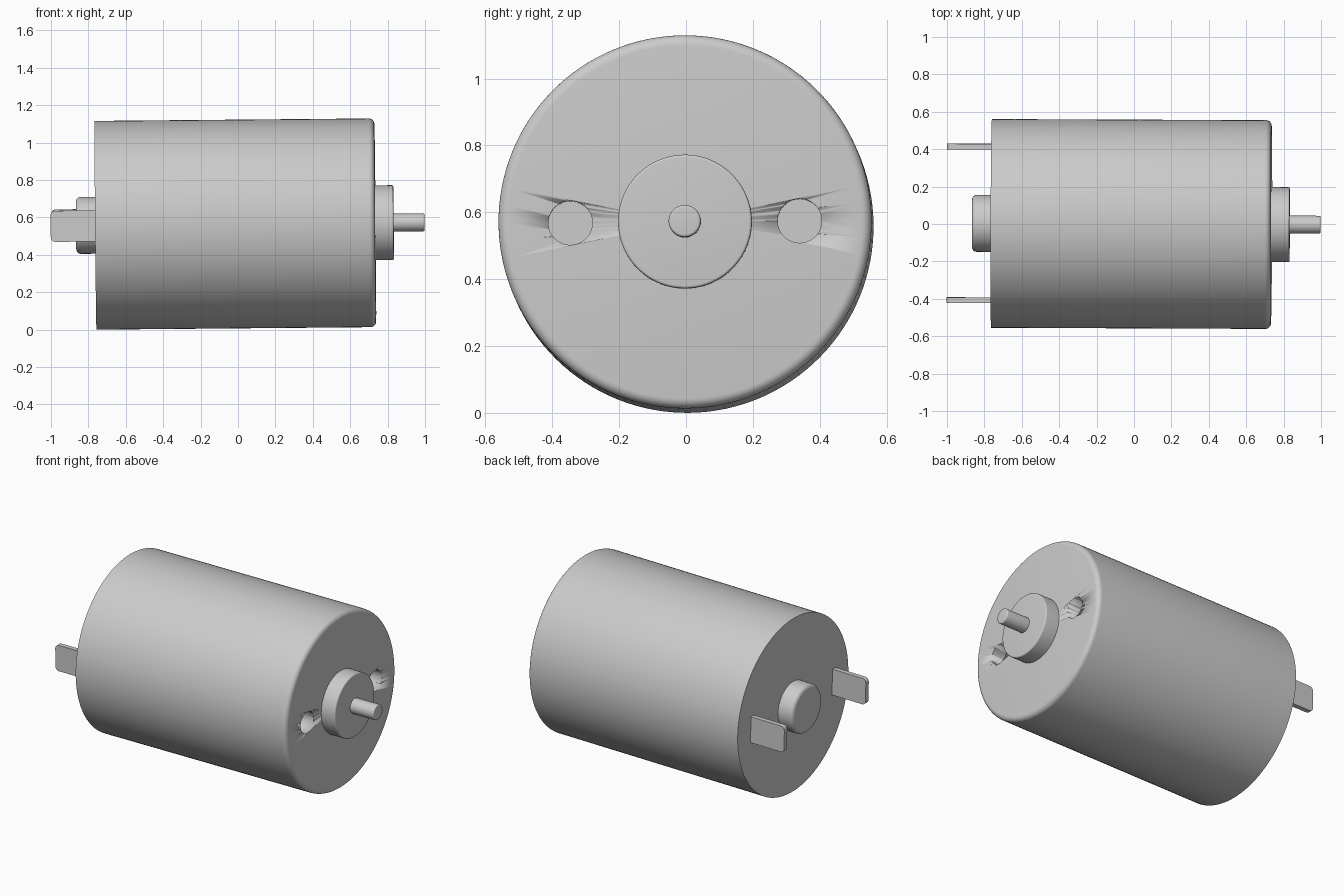
import bpy, bmesh, math
from mathutils import Matrix, Euler

if "Cube" in bpy.data.objects:
    bpy.data.objects.remove(bpy.data.objects["Cube"])

# The whole motor sits very slightly tilted
POSE = Matrix.Translation((0, 0, 0.565)) @ Euler((0.009, -0.009, -0.004)).to_matrix().to_4x4()


def finish(name, bm, smooth=True):
    bmesh.ops.recalc_face_normals(bm, faces=bm.faces)
    me = bpy.data.meshes.new(name)
    bm.to_mesh(me)
    bm.free()
    ob = bpy.data.objects.new(name, me)
    bpy.context.collection.objects.link(ob)
    ob.matrix_world = POSE
    if smooth:
        bpy.ops.object.select_all(action='DESELECT')
        ob.select_set(True)
        bpy.context.view_layer.objects.active = ob
        bpy.ops.object.shade_smooth_by_angle(angle=math.radians(35))
    return ob


def lathe(name, x0, x1, r, fillet0=0, fillet1=0, y=0, steps=96):
    """Solid round bar along x with optional rounded rims at either end."""
    def rim(x, f, direction):
        if not f:
            return [(x, r)]
        return [(x + direction * f * (1 - math.sin(a)), r - f + f * math.cos(a))
                for a in (math.pi / 2 * i / 6 for i in range(7))]
    prof = [(x0, 0)] + rim(x0, fillet0, 1)[::-1] + rim(x1, fillet1, -1) + [(x1, 0)]
    bm = bmesh.new()
    vs = [bm.verts.new((px, y + pr, 0)) for px, pr in prof]
    es = [bm.edges.new(p) for p in zip(vs, vs[1:])]
    bmesh.ops.spin(bm, geom=vs + es, cent=(0, y, 0), axis=(1, 0, 0),
                   angle=2 * math.pi, steps=steps)
    bmesh.ops.remove_doubles(bm, verts=bm.verts, dist=1e-5)
    return finish(name, bm)


def rim_fix(f):
    return f


# Main can, bosses and shaft
can = lathe("motor_can", -0.762, 0.734, 0.558, 0, 0.03, steps=128)
lathe("front_boss", 0.70, 0.832, 0.2, 0, 0.008)
lathe("rear_boss", -0.866, -0.74, 0.152, 0.025, 0)
lathe("output_shaft", 0.80, 0.998, 0.048, 0, 0.008, steps=48)

# Blind mounting holes in the front face
for side, y in (("left", -0.343), ("right", 0.343)):
    cutter = lathe("hole_cutter_" + side, 0.584, 0.80, 0.066, y=y, steps=48)
    cutter.hide_render = True
    cutter.hide_viewport = True
    mod = can.modifiers.new("hole_" + side, 'BOOLEAN')
    mod.operation = 'DIFFERENCE'
    mod.solver = 'EXACT'
    mod.object = cutter

# Rear terminal blades with rounded free corners
for side, y in (("left", -0.411), ("right", 0.411)):
    h, f, x0, x1 = 0.083, 0.025, -1.0, -0.74
    outline = [(x1, -h), (x1, h)]
    for cz, start in ((h - f, 90), (f - h, 180)):
        for i in range(7):
            a = math.radians(start + 15 * i)
            outline.append((x0 + f + f * math.cos(a), cz + f * math.sin(a)))
    bm = bmesh.new()
    face = bm.faces.new([bm.verts.new((x, y - 0.015, z)) for x, z in outline])
    ext = bmesh.ops.extrude_face_region(bm, geom=[face])["geom"]
    bmesh.ops.translate(bm, vec=(0, 0.03, 0),
                        verts=[v for v in ext if isinstance(v, bmesh.types.BMVert)])
    finish("terminal_" + side, bm)
